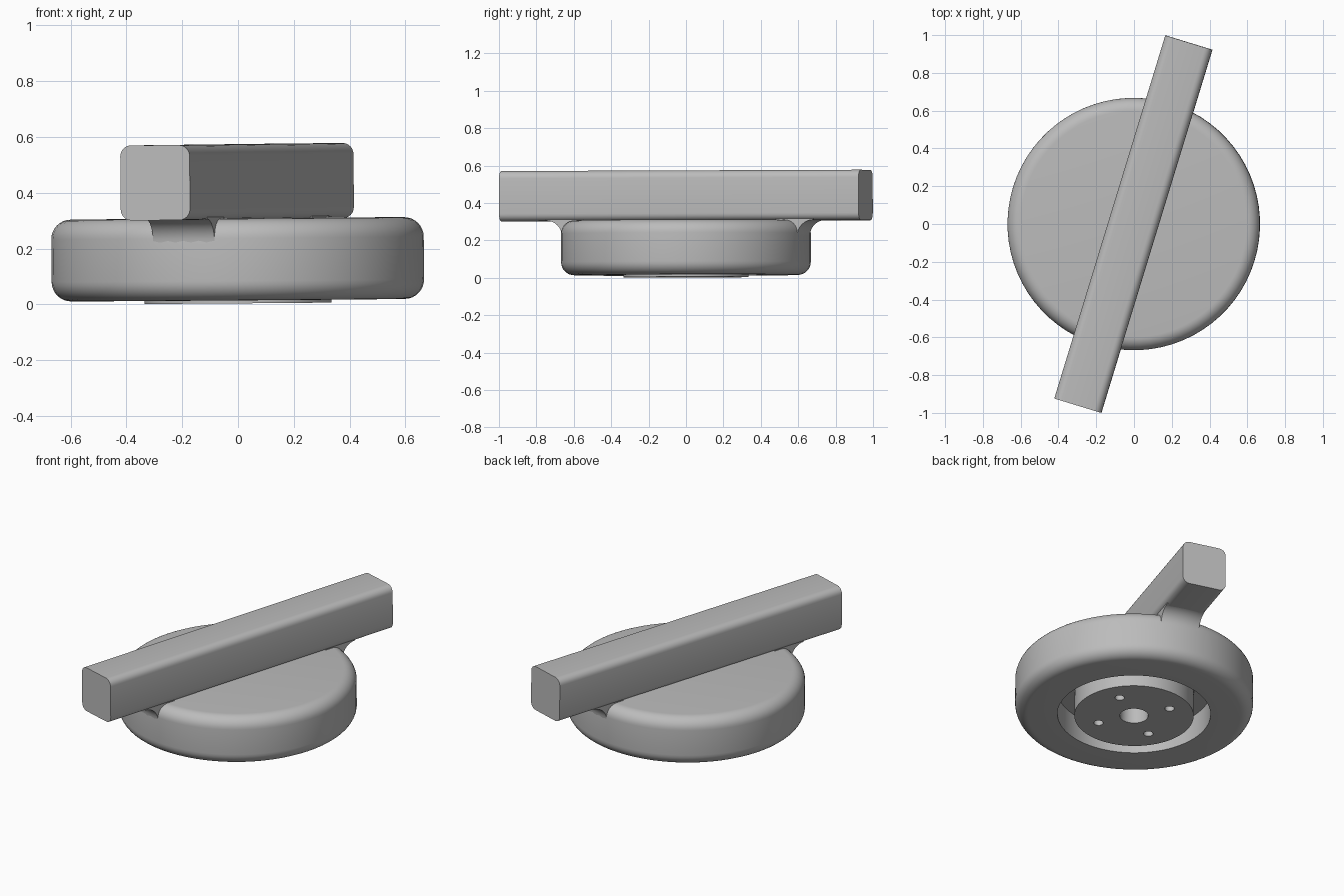
import bpy, bmesh
from math import sin, cos, pi, radians, sqrt
from mathutils import Matrix, Vector

default = bpy.data.objects.get("Cube")
if default:
    bpy.data.objects.remove(default, do_unlink=True)

GREY = (0.5, 0.5, 0.5, 1)
grey = bpy.data.materials.new("plain grey")
grey.use_nodes = True
grey.diffuse_color = GREY
grey.node_tree.nodes["Principled BSDF"].inputs["Base Color"].default_value = GREY

# Whole knob leans very slightly; the handle is turned about z
LEAN = Matrix.Rotation(-0.0075, 4, 'Y') @ Matrix.Rotation(0.0015, 4, 'X')
TURN = Matrix.Rotation(radians(-17), 4, 'Z')
RADIUS, RIM, BASE, TOP = 0.668, 0.07, 0.015, 0.308


def make(name, bm):
    bmesh.ops.recalc_face_normals(bm, faces=bm.faces)
    mesh = bpy.data.meshes.new(name)
    bm.to_mesh(mesh)
    bm.free()
    mesh.materials.append(grey)
    ob = bpy.data.objects.new(name, mesh)
    bpy.context.collection.objects.link(ob)
    ob.matrix_world = LEAN @ TURN
    return ob


def smooth(ob):
    bpy.ops.object.select_all(action='DESELECT')
    ob.select_set(True)
    bpy.context.view_layer.objects.active = ob
    bpy.ops.object.shade_smooth_by_angle(angle=radians(35))


def arc(cx, cz, r, start, end, steps=8):
    angles = [radians(start + (end - start) * i / steps) for i in range(steps + 1)]
    return [(cx + r * cos(a), cz + r * sin(a)) for a in angles]


# Round body with a ring groove and central bore underneath
profile = [(0, TOP)]
profile += arc(RADIUS - RIM, TOP - RIM, RIM, 90, 0)
profile += arc(RADIUS - RIM, BASE + RIM, RIM, 0, -90)
profile += [(0.43, BASE), (0.43, 0.165), (0.335, 0.165), (0.335, 0.004),
            (0.08, 0.004), (0.08, 0.165), (0, 0.165)]
bm = bmesh.new()
verts = [bm.verts.new((r, 0, z)) for r, z in profile]
edges = [bm.edges.new(pair) for pair in zip(verts, verts[1:])]
bmesh.ops.spin(bm, geom=verts + edges, cent=(0, 0, 0), axis=(0, 0, 1),
               angle=2 * pi, steps=72, use_duplicate=False)
bmesh.ops.remove_doubles(bm, verts=bm.verts, dist=0.0005)
body = make("round_body", bm)

# Four screw holes in the hub
bm = bmesh.new()
for i in range(4):
    a = pi / 4 + i * pi / 2
    spot = Matrix.Translation((0.215 * cos(a), 0.215 * sin(a), 0.05))
    bmesh.ops.create_cone(bm, cap_ends=True, segments=20, radius1=0.027,
                          radius2=0.027, depth=0.2, matrix=spot)
cutter = make("screw_hole_cutter", bm)
cutter.hide_render = True
cut = body.modifiers.new("screw_holes", 'BOOLEAN')
cut.operation, cut.solver, cut.object = 'DIFFERENCE', 'EXACT', cutter
bpy.context.view_layer.objects.active = body
bpy.ops.object.modifier_apply(modifier=cut.name)
bpy.data.objects.remove(cutter, do_unlink=True)
smooth(body)

# Long handle bar with rounded lengthwise edges and flat ends
bm = bmesh.new()
bmesh.ops.create_cube(bm, size=1)
bmesh.ops.scale(bm, vec=(0.26, 2.01, 0.269), verts=bm.verts)
bmesh.ops.translate(bm, vec=(0, 0, 0.4395), verts=bm.verts)
long_edges = [e for e in bm.edges
              if abs(e.verts[0].co.y - e.verts[1].co.y) > 1]
bmesh.ops.bevel(bm, geom=long_edges, offset=0.04, segments=6, profile=0.5,
                affect='EDGES')
smooth(make("handle_bar", bm))

# Curved webs blending the body's side into the underside of the bar
web = arc(0.755, 0.22, 0.088, 90, 180)
web += [(0.55, 0.22), (0.55, 0.325), (0.755, 0.325)]
HALF, COLUMNS = 0.115, 8
for side, name in ((-1, "front_web"), (1, "back_web")):
    bm = bmesh.new()
    rings = []
    for c in range(COLUMNS + 1):
        x = HALF * (2 * c / COLUMNS - 1)
        rings.append([bm.verts.new((x, side * sqrt(r * r - x * x), z))
                      for r, z in web])
    n = len(web)
    for a, b in zip(rings, rings[1:]):
        for i in range(n):
            j = (i + 1) % n
            bm.faces.new((a[i], a[j], b[j], b[i]))
    bm.faces.new(rings[0])
    bm.faces.new(rings[-1])
    smooth(make(name, bm))
